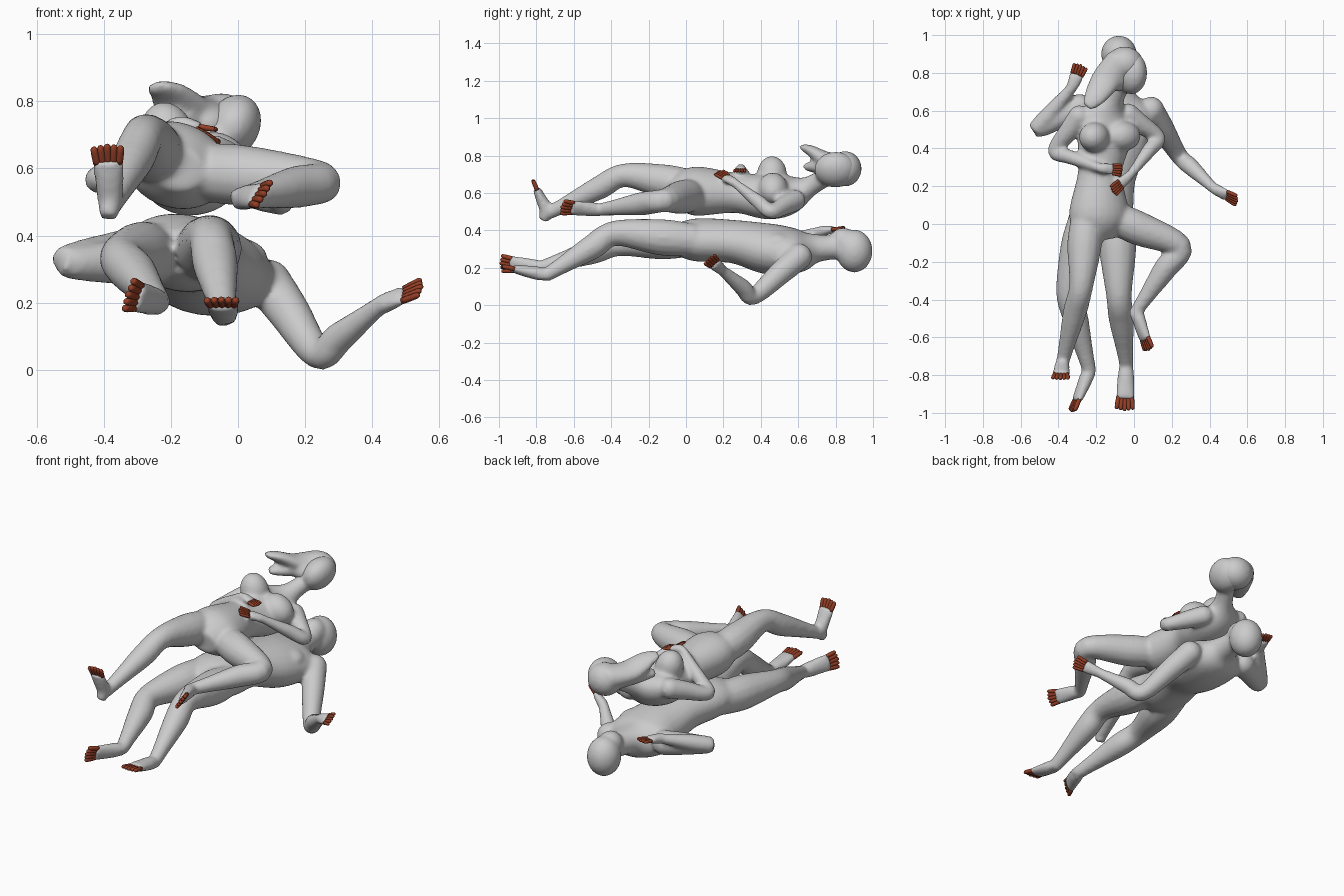
import bpy, bmesh, math
from mathutils import Vector, Matrix

if "Cube" in bpy.data.objects:
    bpy.data.objects.remove(bpy.data.objects["Cube"])

red = bpy.data.materials.new("dark_red")
red.diffuse_color = (0.30, 0.05, 0.02, 1)
red.use_nodes = True
red.node_tree.nodes["Principled BSDF"].inputs["Base Color"].default_value = red.diffuse_color
X, Y, Z = Vector((1, 0, 0)), Vector((0, 1, 0)), Vector((0, 0, 1))


def spline(a, b, c, d, t):
    return 0.5 * (2 * b + (c - a) * t + (2 * a - 5 * b + 4 * c - d) * t * t + (3 * b - a - 3 * c + d) * t ** 3)


def tube(bm, pts, side, n=14, steps=5):
    """Loft ellipses along a smooth path; each point is x, y, z, half width, half height."""
    p = [pts[0]] + list(pts) + [pts[-1]]
    rows = [[spline(p[i-1][k], p[i][k], p[i+1][k], p[i+2][k], s / steps) for k in range(5)]
            for i in range(1, len(p) - 2) for s in range(steps)] + [p[-1]]
    rings = []
    for i, r in enumerate(rows):
        tan = (Vector(rows[min(i+1, len(rows)-1)][:3]) - Vector(rows[max(i-1, 0)][:3])).normalized()
        u = Vector(side)
        u = (u - tan * u.dot(tan)).normalized()
        v = tan.cross(u)
        rings.append([bm.verts.new(Vector(r[:3]) + u * r[3] * math.cos(a) + v * r[4] * math.sin(a))
                      for a in (2 * math.pi * k / n for k in range(n))])
    for a, b in zip(rings, rings[1:]):
        for k in range(n):
            bm.faces.new((a[k], a[(k+1) % n], b[(k+1) % n], b[k]))
    bm.faces.new(rings[0][::-1])
    bm.faces.new(rings[-1])


def ball(bm, c, r, tilt=0):
    m = Matrix.Translation(c) @ Matrix.Rotation(tilt, 4, 'Y') @ Matrix.Diagonal((*r, 1))
    bmesh.ops.create_uvsphere(bm, u_segments=20, v_segments=14, radius=1, matrix=m)


def finish(name, bm, mat=None, voxel=0):
    bmesh.ops.recalc_face_normals(bm, faces=bm.faces)
    me = bpy.data.meshes.new(name)
    bm.to_mesh(me)
    bm.free()
    ob = bpy.data.objects.new(name, me)
    bpy.context.collection.objects.link(ob)
    for f in me.polygons:
        f.use_smooth = True
    if mat:
        me.materials.append(mat)
    if voxel:
        m = ob.modifiers.new("fuse", 'REMESH')
        m.mode, m.voxel_size, m.use_smooth_shade = 'VOXEL', voxel, True
        s = ob.modifiers.new("soften", 'SMOOTH')
        s.factor, s.iterations = 0.5, 9


def digits(name, base, tip, spread, r):
    """Five tapering fingers or toes fanned along the spread direction."""
    bm = bmesh.new()
    d = (tip - base).normalized()
    spread = (spread - d * spread.dot(d)).normalized() * r * 3
    for k in range(5):
        t = k / 2 - 1
        a = base + spread * t * 0.9
        b = base.lerp(tip, 1 - 0.12 * abs(t)) + spread * t * 1.15
        tube(bm, [(*a.lerp(b, f), r * w, r * w) for f, w in ((0, 1), (0.5, 1), (0.9, 0.85), (1, 0.35))],
             spread, n=8, steps=2)
    finish(name, bm, red)


def limb(bm, name, a, b, c, tip, side, s, profile, foot):
    """Arm or leg through three joints, ending in a hand or foot with digits."""
    a, b, c, tip = (Vector(q) for q in (a, b, c, tip))
    ball(bm, a, [profile[0] * s] * 3)
    path = [a, a.lerp(b, 0.4), b, b.lerp(c, 0.32), b.lerp(c, 0.75), c]
    tube(bm, [(*q, r * s, r * s) for q, r in zip(path, profile)], Z if abs(side.z) else X)
    end = c.lerp(tip, 0.74 if foot else 0.6)
    w = profile[-1] * s
    start = c + (c - b).normalized() * 0.04 - (tip - c).normalized() * 0.02 if foot else c.lerp(b, 0.05)
    tube(bm, [(*start, w * 0.8, w * 0.8), (*c.lerp(tip, 0.08), w * 1.1, w * 1.05),
              (*c.lerp(end, 0.6), w * 1.3, w * 0.85), (*end, w * 1.4, w * 0.6)], side)
    digits(name, c.lerp(end, 0.92), tip, side, w * 0.34)


LEG = (0.09, 0.098, 0.068, 0.068, 0.047, 0.037)
ARM = (0.07, 0.064, 0.047, 0.047, 0.035, 0.029)

# lower figure: torso and neck
bm = bmesh.new()
tube(bm, [(-0.17, -0.09, 0.35, 0.09, 0.065), (-0.175, 0.04, 0.35, 0.167, 0.112), (-0.14, 0.26, 0.34, 0.152, 0.115),
          (-0.10, 0.45, 0.30, 0.19, 0.135), (-0.09, 0.60, 0.29, 0.20, 0.115), (-0.085, 0.70, 0.305, 0.09, 0.075),
          (-0.08, 0.84, 0.31, 0.06, 0.06)], (0.98, 0, -0.15), n=24)
# lower figure: head, jaw and chest
ball(bm, (-0.08, 0.90, 0.29), (0.095, 0.098, 0.115))
ball(bm, (-0.08, 0.84, 0.34), (0.07, 0.075, 0.075))
for x, z in ((-0.14, 0.37), (0.0, 0.345)):
    ball(bm, (x, 0.49, z), (0.09, 0.08, 0.05), 0.15)
# lower figure: legs and arms
limb(bm, "lower_toes_a", (-0.26, 0.02, 0.35), (-0.345, -0.36, 0.33), (-0.235, -0.78, 0.20),
     (-0.33, -0.995, 0.225), Vector((0.3, 0, 0.9)), 1, LEG, True)
limb(bm, "lower_toes_b", (-0.09, 0.02, 0.35), (-0.08, -0.38, 0.385), (-0.04, -0.75, 0.16),
     (-0.05, -0.99, 0.21), X, 1, LEG, True)
limb(bm, "lower_fingers_a", (-0.29, 0.62, 0.32), (-0.515, 0.50, 0.32), (-0.33, 0.72, 0.395),
     (-0.28, 0.845, 0.415), X, 1, ARM, False)
limb(bm, "lower_fingers_b", (0.09, 0.605, 0.26), (0.24, 0.36, 0.047), (0.42, 0.19, 0.19),
     (0.55, 0.12, 0.25), Vector((0.4, 0.5, 0.75)), 1, ARM, False)
finish("lower_body", bm, voxel=0.011)

# upper figure: torso and neck
bm = bmesh.new()
tube(bm, [(-0.18, -0.08, 0.60, 0.08, 0.065), (-0.185, 0.04, 0.61, 0.162, 0.127), (-0.18, 0.27, 0.60, 0.118, 0.105),
          (-0.16, 0.44, 0.58, 0.143, 0.118), (-0.15, 0.56, 0.59, 0.152, 0.095), (-0.11, 0.66, 0.635, 0.06, 0.055),
          (-0.05, 0.77, 0.70, 0.052, 0.052)], (0.94, 0, -0.33), n=24)
# upper figure: head and chest
ball(bm, (-0.015, 0.80, 0.725), (0.08, 0.115, 0.10), 0.5)
ball(bm, (-0.21, 0.46, 0.70), (0.08, 0.08, 0.10), -0.3)
ball(bm, (-0.06, 0.465, 0.625), (0.10, 0.08, 0.08), 0.5)
# upper figure: legs and arms
limb(bm, "upper_toes_a", (-0.25, 0.03, 0.64), (-0.28, -0.33, 0.695), (-0.38, -0.74, 0.49),
     (-0.39, -0.82, 0.672), X, 0.94, LEG, True)
limb(bm, "upper_toes_b", (-0.12, 0.04, 0.59), (0.245, -0.12, 0.56), (0.01, -0.465, 0.51),
     (0.08, -0.67, 0.525), Vector((0.5, 0.2, 0.8)), 0.93, LEG, True)
limb(bm, "upper_fingers_a", (-0.29, 0.57, 0.63), (-0.42, 0.385, 0.565), (-0.18, 0.295, 0.735),
     (-0.06, 0.285, 0.715), Y, 0.84, ARM, False)
limb(bm, "upper_fingers_b", (-0.03, 0.58, 0.56), (0.13, 0.455, 0.50), (-0.015, 0.265, 0.65),
     (-0.115, 0.17, 0.715), Y, 0.84, ARM, False)
finish("upper_body", bm, voxel=0.011)

# hair cap and swept locks
bm = bmesh.new()
ball(bm, (-0.05, 0.85, 0.73), (0.10, 0.09, 0.095))
ball(bm, (-0.09, 0.80, 0.735), (0.085, 0.10, 0.07), 0.4)
tube(bm, [(-0.07, 0.87, 0.75, 0.075, 0.07), (-0.15, 0.76, 0.77, 0.08, 0.05),
          (-0.21, 0.67, 0.825, 0.06, 0.03), (-0.25, 0.62, 0.845, 0.03, 0.015)], X)
tube(bm, [(-0.11, 0.82, 0.73, 0.06, 0.05), (-0.18, 0.72, 0.74, 0.06, 0.04), (-0.24, 0.64, 0.74, 0.03, 0.02)], X)
finish("hair", bm, voxel=0.011)
